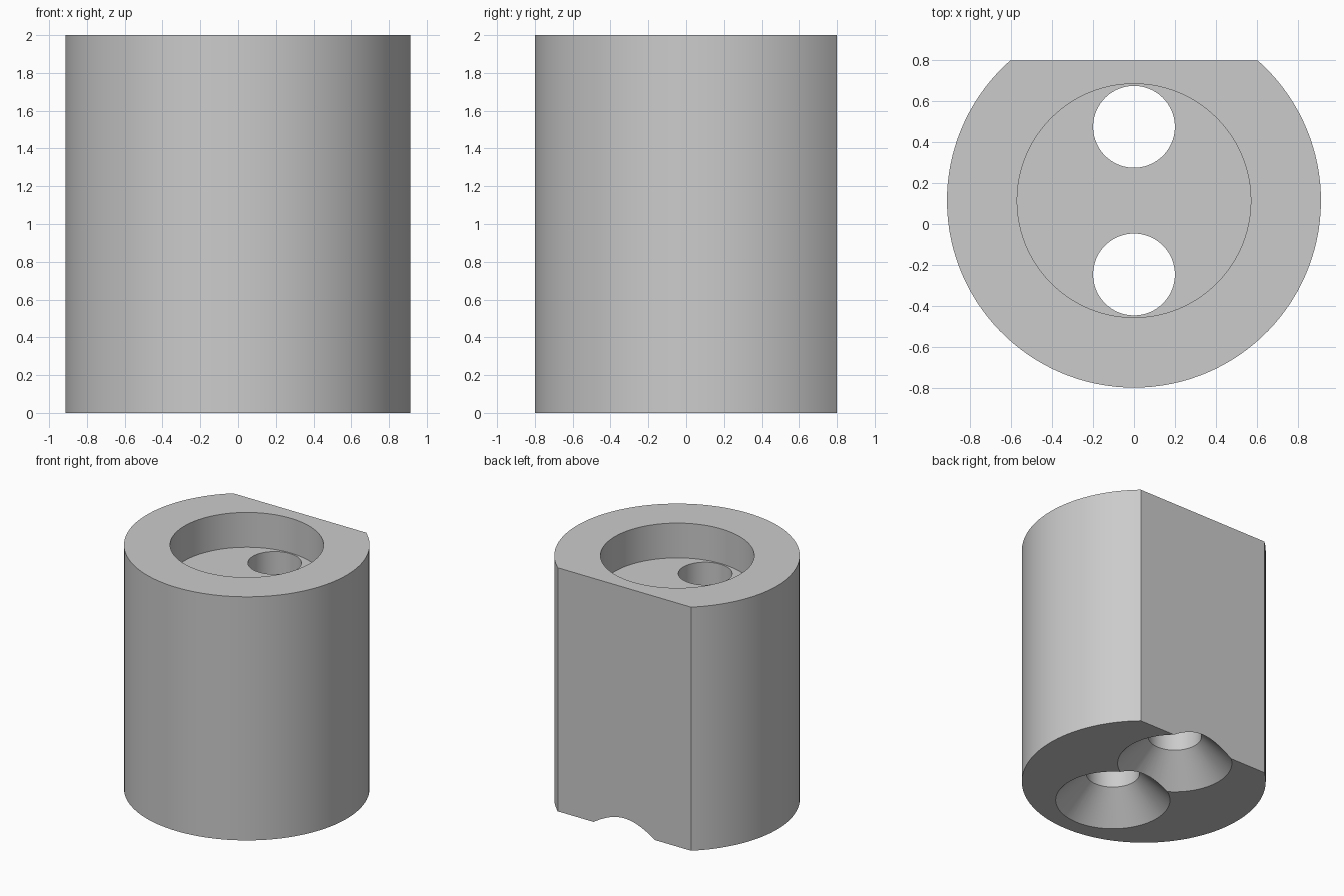
import bpy
import bmesh
import math

# Remove the default cube only
cube = bpy.data.objects.get("Cube")
if cube:
    bpy.data.objects.remove(cube, do_unlink=True)

UNIT = 2 / 35              # design unit: the body is 35 units tall
SEGMENTS = 96
HEIGHT = 35 * UNIT
RADIUS = 16 * UNIT
FLAT_Y = 14 * UNIT
AXIS_Y = RADIUS - FLAT_Y   # cylinder axis, so the depth is centred on y = 0
HOLE_OFFSET = 0.361
HOLE_RADIUS = 3.5 * UNIT
SINK_RADIUS = 7.5 * UNIT
SINK_DEPTH = 4 * UNIT
BORE_RADIUS = 10 * UNIT
BORE_DEPTH = 5 * UNIT

grey = bpy.data.materials.new("plain grey")
grey.use_nodes = True
colour = (0.6, 0.6, 0.6, 1)
grey.diffuse_color = colour
grey.node_tree.nodes["Principled BSDF"].inputs["Base Color"].default_value = colour


def link_mesh(name, bm):
    bmesh.ops.recalc_face_normals(bm, faces=bm.faces)
    mesh = bpy.data.meshes.new(name)
    bm.to_mesh(mesh)
    bm.free()
    mesh.materials.append(grey)
    obj = bpy.data.objects.new(name, mesh)
    bpy.context.collection.objects.link(obj)
    return obj


def lathe(name, y, profile):
    """Closed solid of revolution from (radius, z) pairs, bottom to top."""
    bm = bmesh.new()
    rings = []
    for r, z in profile:
        angles = [math.tau * i / SEGMENTS for i in range(SEGMENTS)]
        rings.append([bm.verts.new((r * math.cos(a), y + r * math.sin(a), z)) for a in angles])
    for low, high in zip(rings, rings[1:]):
        for i in range(SEGMENTS):
            j = (i + 1) % SEGMENTS
            bm.faces.new((low[i], low[j], high[j], high[i]))
    bm.faces.new(rings[0])
    bm.faces.new(rings[-1])
    return link_mesh(name, bm)


# Body: round outline with a flat at the back, extruded upward
bm = bmesh.new()
start = math.pi - math.asin((FLAT_Y - AXIS_Y) / RADIUS)
sweep = math.tau - 2 * (start - math.pi / 2)
outline = []
for i in range(SEGMENTS + 1):
    a = start + sweep * i / SEGMENTS
    outline.append(bm.verts.new((RADIUS * math.cos(a), AXIS_Y + RADIUS * math.sin(a), 0)))
base = bm.faces.new(outline)
top = bmesh.ops.extrude_face_region(bm, geom=[base], use_keep_orig=True)
bmesh.ops.translate(bm, vec=(0, 0, HEIGHT),
                    verts=[v for v in top["geom"] if isinstance(v, bmesh.types.BMVert)])
body = link_mesh("drilled_body", bm)

# Cutters: a shallow bore on top and two countersunk through holes
over = 0.1
cutters = [lathe("bore_cutter", AXIS_Y,
                 [(BORE_RADIUS, HEIGHT - BORE_DEPTH), (BORE_RADIUS, HEIGHT + over)])]
slope = (SINK_RADIUS - HOLE_RADIUS) / SINK_DEPTH
for name, side in (("back", 1), ("front", -1)):
    cutters.append(lathe(name + "_hole_cutter", AXIS_Y + side * HOLE_OFFSET,
                         [(SINK_RADIUS + slope * over, -over),
                          (HOLE_RADIUS, SINK_DEPTH),
                          (HOLE_RADIUS, HEIGHT - BORE_DEPTH + over)]))

# Cut, then drop the cutters
bpy.ops.object.select_all(action="DESELECT")
bpy.context.view_layer.objects.active = body
body.select_set(True)
for cutter in cutters:
    cutter.hide_render = True
    cut = body.modifiers.new(cutter.name, "BOOLEAN")
    cut.operation = "DIFFERENCE"
    cut.solver = "EXACT"
    cut.object = cutter
    bpy.ops.object.modifier_apply(modifier=cut.name)
for cutter in cutters:
    bpy.data.objects.remove(cutter, do_unlink=True)

# Smooth round walls with crisp edges
bpy.ops.object.shade_smooth_by_angle(angle=math.radians(30))
